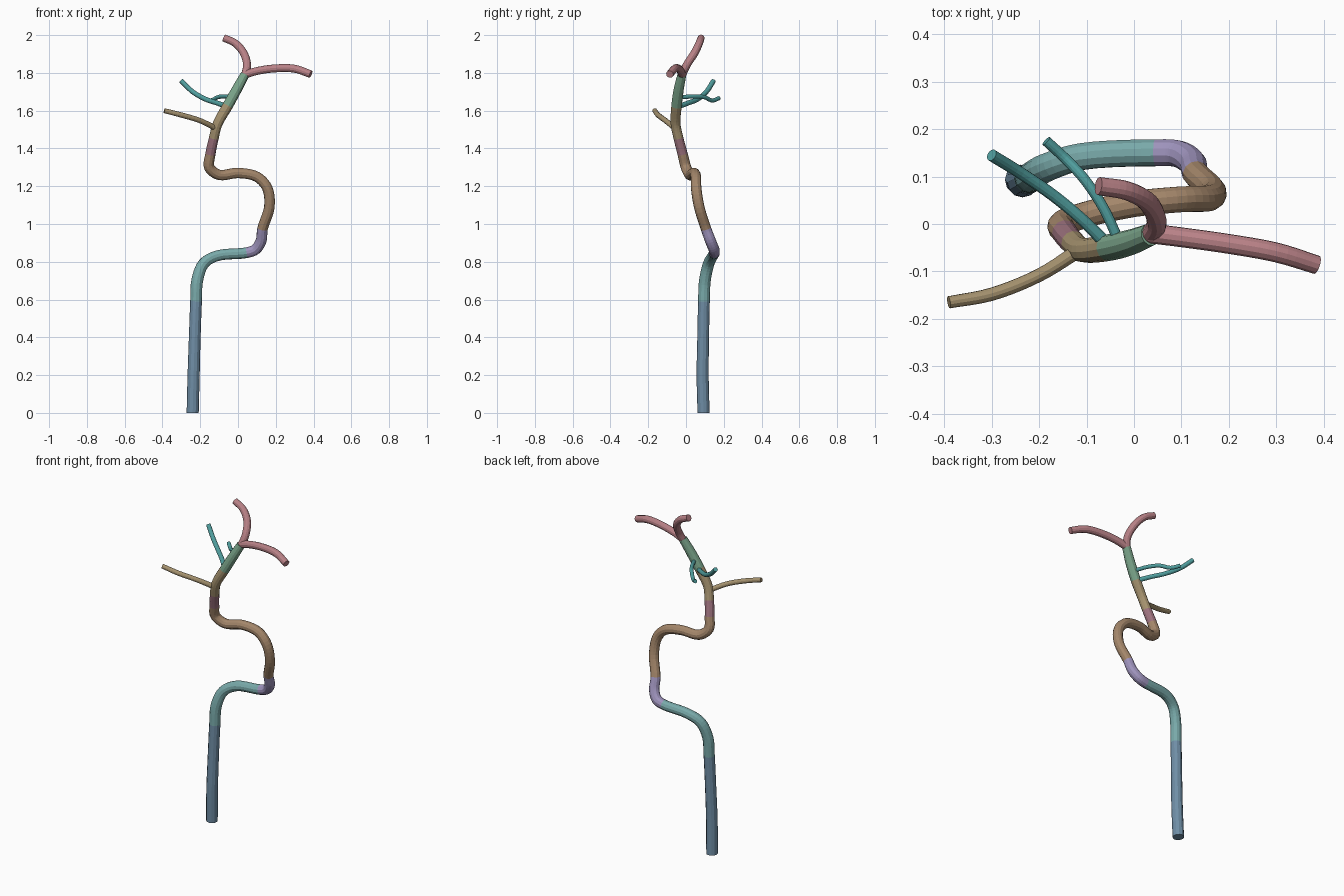
import bpy, bmesh, math
from mathutils import Vector

if "Cube" in bpy.data.objects:
    bpy.data.objects.remove(bpy.data.objects["Cube"])

SIDES = 12


def smooth_path(pts, steps):
    """Catmull-Rom through (x, y, z, r) points."""
    p = [Vector(q) for q in pts]
    p = [2 * p[0] - p[1]] + p + [2 * p[-1] - p[-2]]
    out = []
    for i in range(1, len(p) - 2):
        a, b, c, d = p[i - 1:i + 3]
        # centripetal knots keep uneven spacing free of overshoot
        k = [0.0]
        for u, v in ((a, b), (b, c), (c, d)):
            k.append(k[-1] + math.sqrt((v - u).length))
        for s in range(steps):
            t = k[1] + (k[2] - k[1]) * s / steps

            def mix(u, v, t0, t1):
                return u * ((t1 - t) / (t1 - t0)) + v * ((t - t0) / (t1 - t0))
            a1, a2, a3 = mix(a, b, k[0], k[1]), mix(b, c, k[1], k[2]), mix(c, d, k[2], k[3])
            out.append(mix(mix(a1, a2, k[0], k[2]), mix(a2, a3, k[1], k[3]), k[1], k[2]))
    return out + [p[-2]]


def frames(path):
    """Rotation-minimising rings along the path."""
    pos = [q.to_3d() for q in path]
    rings, normal = [], Vector((1, 0, 0))
    for i, c in enumerate(pos):
        tan = (pos[min(i + 1, len(pos) - 1)] - pos[max(i - 1, 0)]).normalized()
        normal = normal - tan * normal.dot(tan)
        if normal.length < 0.1:
            normal = tan.orthogonal()
        normal.normalize()
        side = tan.cross(normal)
        rings.append([c + path[i].w * (normal * math.cos(a) + side * math.sin(a))
                      for a in (2 * math.pi * j / SIDES for j in range(SIDES))])
    return rings


def tube(name, rings, color):
    bm = bmesh.new()
    rows = [[bm.verts.new(v) for v in ring] for ring in rings]
    for r0, r1 in zip(rows, rows[1:]):
        for j in range(SIDES):
            k = (j + 1) % SIDES
            bm.faces.new((r0[j], r0[k], r1[k], r1[j]))
    bm.faces.new(rows[0][::-1])
    bm.faces.new(rows[-1])
    mesh = bpy.data.meshes.new(name)
    bm.to_mesh(mesh)
    bm.free()
    obj = bpy.data.objects.new(name, mesh)
    bpy.context.collection.objects.link(obj)
    mat = bpy.data.materials.new(name + "_color")
    mat.diffuse_color = (*color, 1)
    mat.use_nodes = True
    mat.node_tree.nodes["Principled BSDF"].inputs["Base Color"].default_value = mat.diffuse_color
    mesh.materials.append(mat)


# Main artery: one continuous path, cut into coloured segments
trunk = [
    ("cervical_segment", (0.16, 0.27, 0.38),
     [(-.24, .093, 0, .032), (-.235, .088, .2, .032), (-.229, .091, .4, .031)]),
    ("petrous_segment", (0.19, 0.40, 0.40),
     [(-.222, .095, .59, .031), (-.216, .1, .7, .031), (-.182, .12, .79, .03),
      (-.11, .142, .832, .029)]),
    ("lacerum_segment", (0.34, 0.29, 0.50),
     [(.045, .15, .848, .029), (.092, .148, .865, .029), (.122, .13, .91, .029)]),
    ("cavernous_segment", (0.37, 0.24, 0.145),
     [(.13, .106, .975, .028), (.166, .07, 1.09, .028), (.155, .054, 1.19, .028),
      (.1, .052, 1.25, .028), (0, .042, 1.27, .028), (-.1, .02, 1.26, .028),
      (-.152, .0, 1.3, .028)]),
    ("clinoid_segment", (0.34, 0.17, 0.21),
     [(-.146, -.018, 1.37, .027)]),
    ("ophthalmic_segment", (0.38, 0.29, 0.16),
     [(-.128, -.04, 1.455, .026), (-.108, -.055, 1.53, .026)]),
    ("communicating_segment", (0.20, 0.38, 0.26),
     [(-.055, -.05, 1.625, .028), (-.005, -.038, 1.715, .027), (.036, -.022, 1.79, .024)]),
]
STEPS = 5
points = [p for _, _, pts in trunk for p in pts]
rings = frames(smooth_path(points, STEPS))
start = 0
for name, color, pts in trunk:
    end = min(start + len(pts), len(points) - 1)
    tube(name, rings[start * STEPS:end * STEPS + 1], color)
    start = end

# Side branches and terminal fork
rose, tan, teal = (0.48, 0.22, 0.24), (0.38, 0.29, 0.16), (0.08, 0.34, 0.34)
branches = [
    ("middle_cerebral_branch", rose,
     [(.035, -.02, 1.79, .021), (.1, -.028, 1.81, .021), (.2, -.042, 1.824, .021),
      (.3, -.06, 1.822, .021), (.385, -.086, 1.793, .02)]),
    ("anterior_cerebral_branch", rose,
     [(.036, -.022, 1.785, .021), (.048, .003, 1.84, .021), (.03, .045, 1.905, .021),
      (-.015, .07, 1.957, .02), (-.075, .08, 1.985, .019)]),
    ("ophthalmic_branch", tan,
     [(-.115, -.055, 1.505, .015), (-.2, -.108, 1.547, .014), (-.3, -.148, 1.577, .014),
      (-.39, -.165, 1.6, .013)]),
    ("posterior_communicating_branch", teal,
     [(-.055, -.045, 1.62, .014), (-.11, .01, 1.64, .013), (-.17, .06, 1.66, .013),
      (-.24, .108, 1.7, .013), (-.3, .145, 1.757, .013)]),
    ("anterior_choroidal_branch", teal,
     [(-.03, -.04, 1.67, .011), (-.065, .035, 1.675, .011), (-.105, .095, 1.672, .011),
      (-.145, .138, 1.654, .011), (-.185, .175, 1.666, .011)]),
]
for name, color, pts in branches:
    tube(name, frames(smooth_path(pts, 5)), color)
